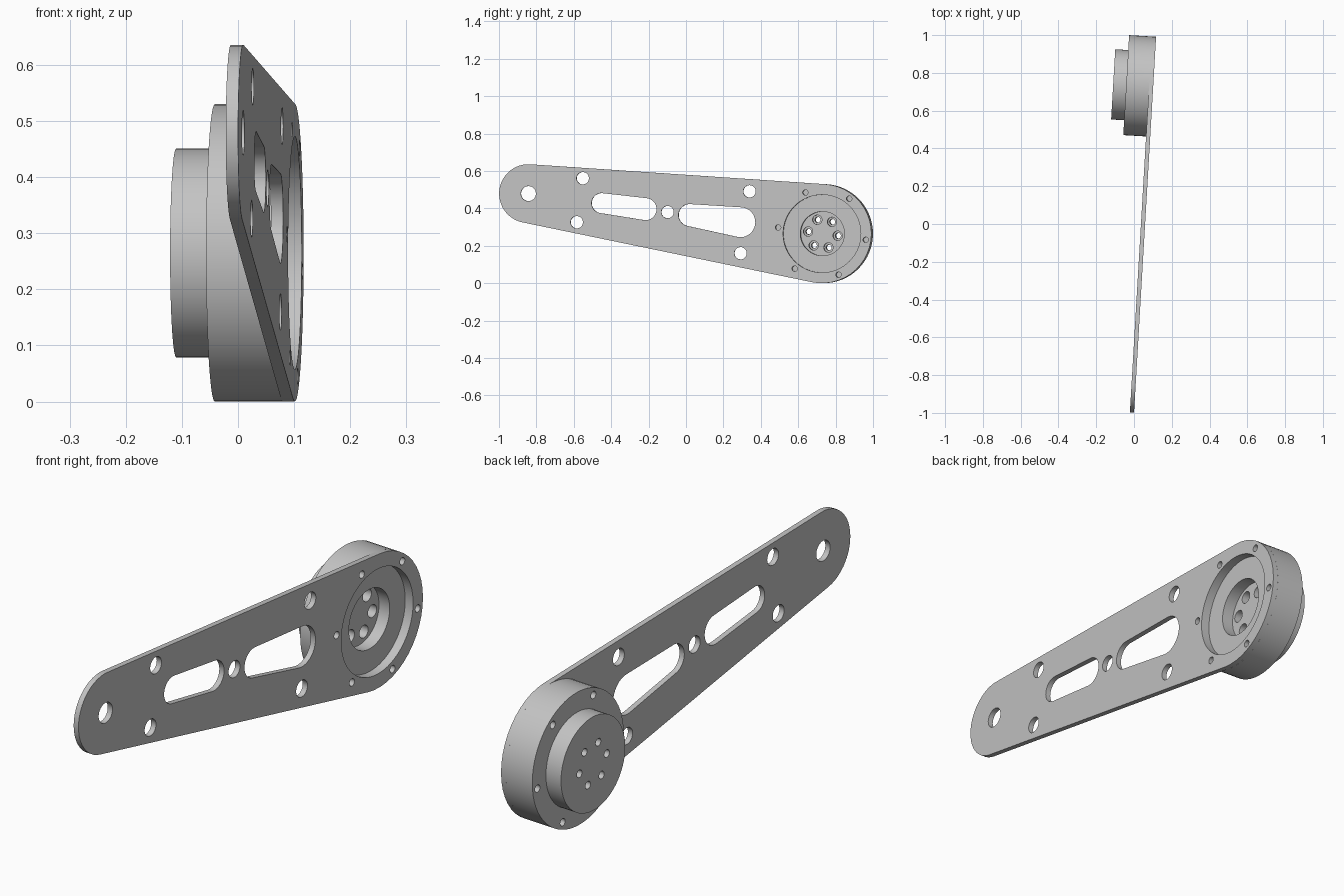
import bpy, bmesh
from math import pi, sin, cos, acos, atan2, hypot, radians
from mathutils import Matrix

cube = bpy.data.objects.get("Cube")
if cube:
    bpy.data.objects.remove(cube)

SEGS = 48
THICK = 0.022                 # plate thickness
BACK = 0.143                  # depth of housing back face
END = 0.212                   # depth of boss back face
HUB = (0.728, 0.265)          # hub centre in the plate plane (y, z)
TIP = (-0.844, 0.479)         # narrow end centre

grey = bpy.data.materials.new("light grey metal")
grey.use_nodes = True
colour = (0.55, 0.55, 0.55, 1)
grey.diffuse_color = colour
grey.node_tree.nodes["Principled BSDF"].inputs["Base Color"].default_value = colour


def arc(c, r, a0, a1, n):
    return [(c[0] + r * cos(a0 + (a1 - a0) * i / n),
             c[1] + r * sin(a0 + (a1 - a0) * i / n)) for i in range(n + 1)]


def circle(c, r, n=SEGS):
    return arc(c, r, 0, 2 * pi, n)[:-1]


def capsule(c1, r1, c2, r2):
    """Outline wrapped tightly around two circles."""
    dy, dz = c2[0] - c1[0], c2[1] - c1[1]
    phi = atan2(dz, dy)
    beta = acos((r1 - r2) / hypot(dy, dz))
    half = SEGS // 2
    return (arc(c2, r2, phi - beta, phi + beta, half)
            + arc(c1, r1, phi + beta, phi + 2 * pi - beta, half))


def prism(name, outline, front, back):
    """Extrude an outline between two depths behind the outer face."""
    bm = bmesh.new()
    low = [bm.verts.new((-back, y, z)) for y, z in outline]
    high = [bm.verts.new((-front, y, z)) for y, z in outline]
    bm.faces.new(low[::-1])
    bm.faces.new(high)
    for i in range(len(low)):
        j = (i + 1) % len(low)
        bm.faces.new((low[i], low[j], high[j], high[i]))
    mesh = bpy.data.meshes.new(name)
    bm.to_mesh(mesh)
    bm.free()
    obj = bpy.data.objects.new(name, mesh)
    bpy.context.collection.objects.link(obj)
    mesh.materials.append(grey)
    return obj


def activate(obj):
    bpy.ops.object.select_all(action='DESELECT')
    obj.select_set(True)
    bpy.context.view_layer.objects.active = obj


def cut(obj, outline, front, back):
    cutter = prism("cutter", outline, front, back)
    cutter.hide_render = True
    mod = obj.modifiers.new("cut", 'BOOLEAN')
    mod.operation = 'DIFFERENCE'
    mod.solver = 'EXACT'
    mod.object = cutter
    activate(obj)
    bpy.ops.object.modifier_apply(modifier=mod.name)
    bpy.data.objects.remove(cutter)


def ring(radius):
    """Six bolt positions around the hub."""
    return [(HUB[0] + radius * cos(radians(60 * k - 8)),
             HUB[1] + radius * sin(radians(60 * k - 8))) for k in range(6)]


# Main parts
plate = prism("arm_plate", capsule(TIP, 0.157, HUB, 0.265), 0, THICK)
housing = prism("hub_housing", circle(HUB, 0.265, 64), THICK, BACK)
boss = prism("hub_boss", circle(HUB, 0.186, 64), BACK, END)

# Plate openings: hub bore, round holes and two tapered slots
cut(plate, circle(HUB, 0.208, 64), -0.1, 0.1)
cut(plate, circle(TIP, 0.04), -0.1, 0.1)
for centre in [(-0.553, 0.561), (-0.585, 0.326), (-0.099, 0.38),
               (0.34, 0.491), (0.292, 0.16)]:
    cut(plate, circle(centre, 0.033, 32), -0.1, 0.1)
cut(plate, capsule((-0.452, 0.428), 0.0535, (-0.217, 0.396), 0.059), -0.1, 0.1)
cut(plate, capsule((0.019, 0.364), 0.059, (0.291, 0.326), 0.08), -0.1, 0.1)

# Stepped recess in the housing
cut(housing, circle(HUB, 0.208, 64), 0, 0.036)
cut(housing, circle(HUB, 0.118), 0, 0.085)

# Outer bolt holes, blind from both sides
for centre in ring(0.237):
    hole = circle(centre, 0.0145, 20)
    cut(plate, hole, -0.1, 0.1)
    cut(housing, hole, 0, 0.05)
    cut(housing, hole, 0.11, 0.3)

# Inner bolt holes, counterbored and running through the boss
for centre in ring(0.08):
    cut(housing, circle(centre, 0.025, 24), 0.07, 0.12)
    for part in (housing, boss):
        cut(part, circle(centre, 0.015, 20), 0.07, 0.3)

# Swing the whole arm slightly about the vertical axis and shade it
place = Matrix.Translation((0.0588, 0, 0)) @ Matrix.Rotation(radians(-3.36), 4, 'Z')
for part in (plate, housing, boss):
    part.data.transform(place)
    activate(part)
    bpy.ops.object.shade_smooth_by_angle(angle=radians(30))
